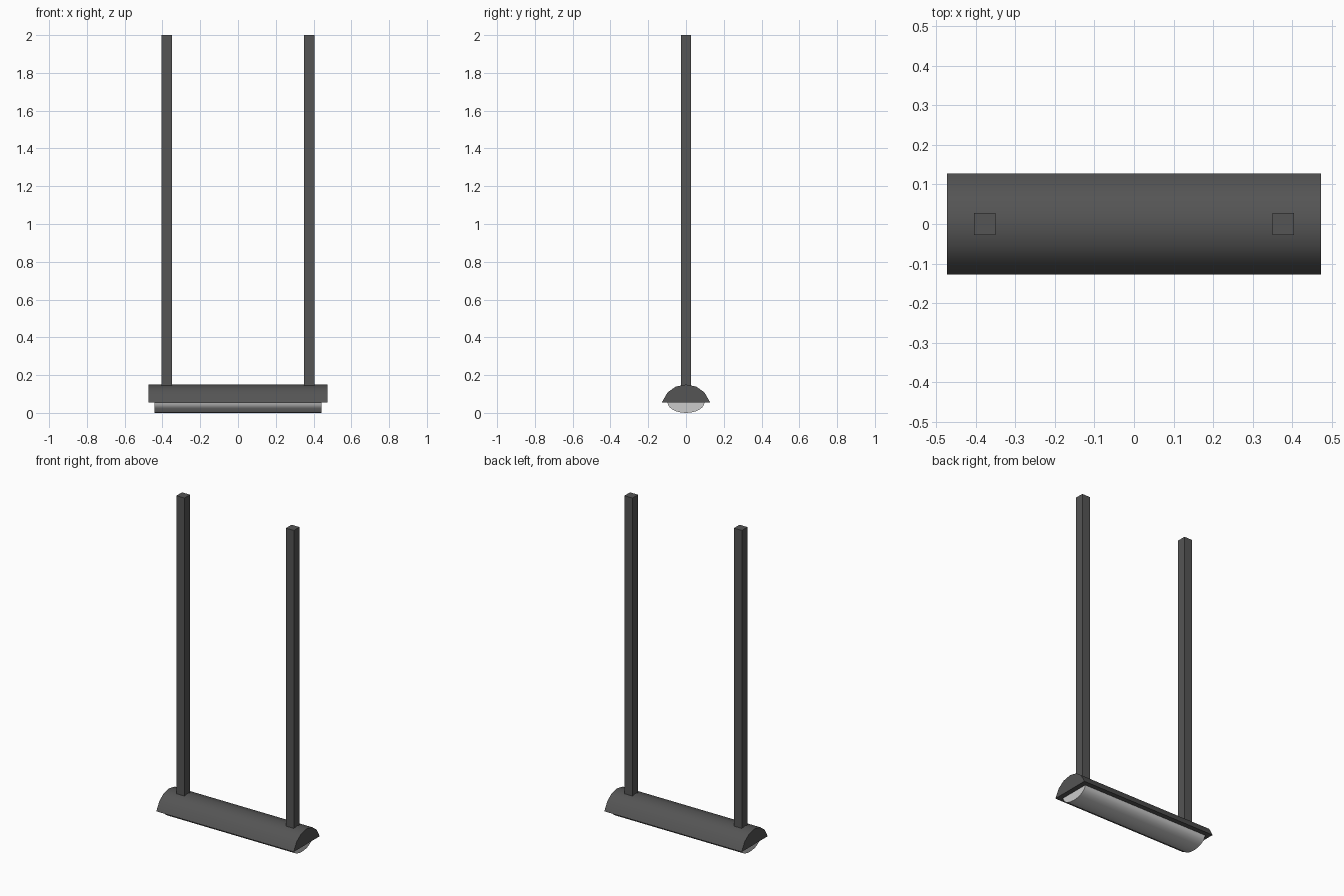
import bpy, bmesh, math

if "Cube" in bpy.data.objects:
    bpy.data.objects.remove(bpy.data.objects["Cube"])


def material(name, v):
    m = bpy.data.materials.new(name)
    m.diffuse_color = (v, v, v, 1)
    m.use_nodes = True
    m.node_tree.nodes["Principled BSDF"].inputs["Base Color"].default_value = m.diffuse_color
    return m


def finish(name, bm, mat):
    bmesh.ops.recalc_face_normals(bm, faces=bm.faces)
    me = bpy.data.meshes.new(name)
    bm.to_mesh(me)
    bm.free()
    ob = bpy.data.objects.new(name, me)
    bpy.context.collection.objects.link(ob)
    me.materials.append(mat)
    return ob


def extrude_profile(name, points, half_len, mat):
    """Extrude a closed (y, z) outline along x, smooth along the curve."""
    bm = bmesh.new()
    face = bm.faces.new([bm.verts.new((-half_len, y, z)) for y, z in points])
    out = bmesh.ops.extrude_face_region(bm, geom=[face], use_keep_orig=True)
    for v in out["geom"]:
        if isinstance(v, bmesh.types.BMVert):
            v.co.x = half_len
    ob = finish(name, bm, mat)
    bpy.ops.object.select_all(action='DESELECT')
    ob.select_set(True)
    bpy.context.view_layer.objects.active = ob
    bpy.ops.object.shade_smooth_by_angle(angle=math.radians(35))


dark = material("dark_metal", 0.09)
light = material("diffuser", 0.6)

# Domed housing with a flat underside
half = [(0.128, 0.055), (0.098, 0.108), (0.055, 0.139)]
housing = half + [(0, 0.15)] + [(-y, z) for y, z in reversed(half)]
extrude_profile("lamp_housing", housing, 0.473, dark)

# Half-elliptical light diffuser below the housing
N = 12
arc = [(0.098 * math.cos(math.pi * i / N), 0.056 - 0.052 * math.sin(math.pi * i / N))
       for i in range(N + 1)]
zmin = min(z for _, z in arc)
arc = [(y, 0.056 * (z - zmin) / (0.056 - zmin)) for y, z in arc]
extrude_profile("diffuser", arc, 0.442, light)

# Two square hanging rods
for side, sx in (("left", -1), ("right", 1)):
    bm = bmesh.new()
    bmesh.ops.create_cube(bm, size=1)
    z0, z1 = 0.135, 2.0
    for v in bm.verts:
        v.co = (sx * 0.377 + v.co.x * 0.055, v.co.y * 0.055,
                (z0 + z1) / 2 + v.co.z * (z1 - z0))
    finish("hanging_rod_" + side, bm, dark)
